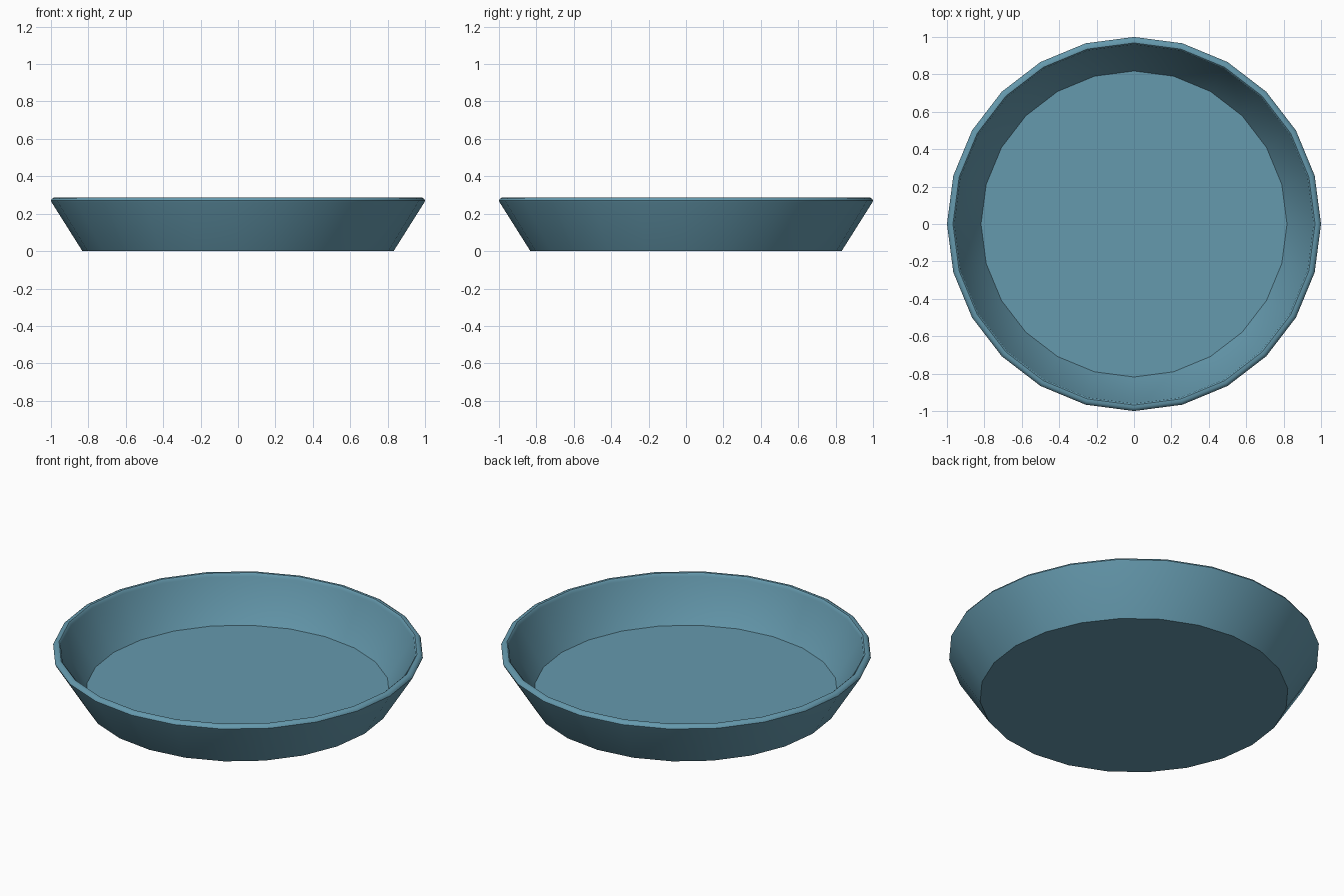
import bpy, bmesh, math

if "Cube" in bpy.data.objects:
    bpy.data.objects.remove(bpy.data.objects["Cube"])

SIDES = 24
# Radius and height, from the underside, over the rim, to the inner floor
PROFILE = [(0.832, 0.0), (0.996, 0.26), (1.0, 0.27), (0.995, 0.28), (0.983, 0.287),
           (0.968, 0.287), (0.96, 0.28), (0.958, 0.268), (0.818, 0.043)]

# Dish: rings joined by quads, closed by an underside and an inner floor
bm = bmesh.new()
rings = []
for r, z in PROFILE:
    rings.append([bm.verts.new((r * math.cos(2 * math.pi * i / SIDES),
                                r * math.sin(2 * math.pi * i / SIDES), z))
                  for i in range(SIDES)])
for a, b in zip(rings, rings[1:]):
    for i in range(SIDES):
        j = (i + 1) % SIDES
        bm.faces.new((a[i], a[j], b[j], b[i]))
bm.faces.new(rings[0][::-1])
bm.faces.new(rings[-1])
bmesh.ops.recalc_face_normals(bm, faces=bm.faces)

mesh = bpy.data.meshes.new("round_dish")
bm.to_mesh(mesh)
bm.free()
dish = bpy.data.objects.new("round_dish", mesh)
bpy.context.collection.objects.link(dish)

# Blue-grey finish
mat = bpy.data.materials.new("blue_finish")
mat.diffuse_color = (0.13, 0.32, 0.42, 1)
mat.use_nodes = True
mat.node_tree.nodes["Principled BSDF"].inputs["Base Color"].default_value = mat.diffuse_color
mesh.materials.append(mat)

# Smooth walls and rim, crisp floor edges
bpy.context.view_layer.objects.active = dish
dish.select_set(True)
bpy.ops.object.shade_smooth_by_angle(angle=math.radians(40))
